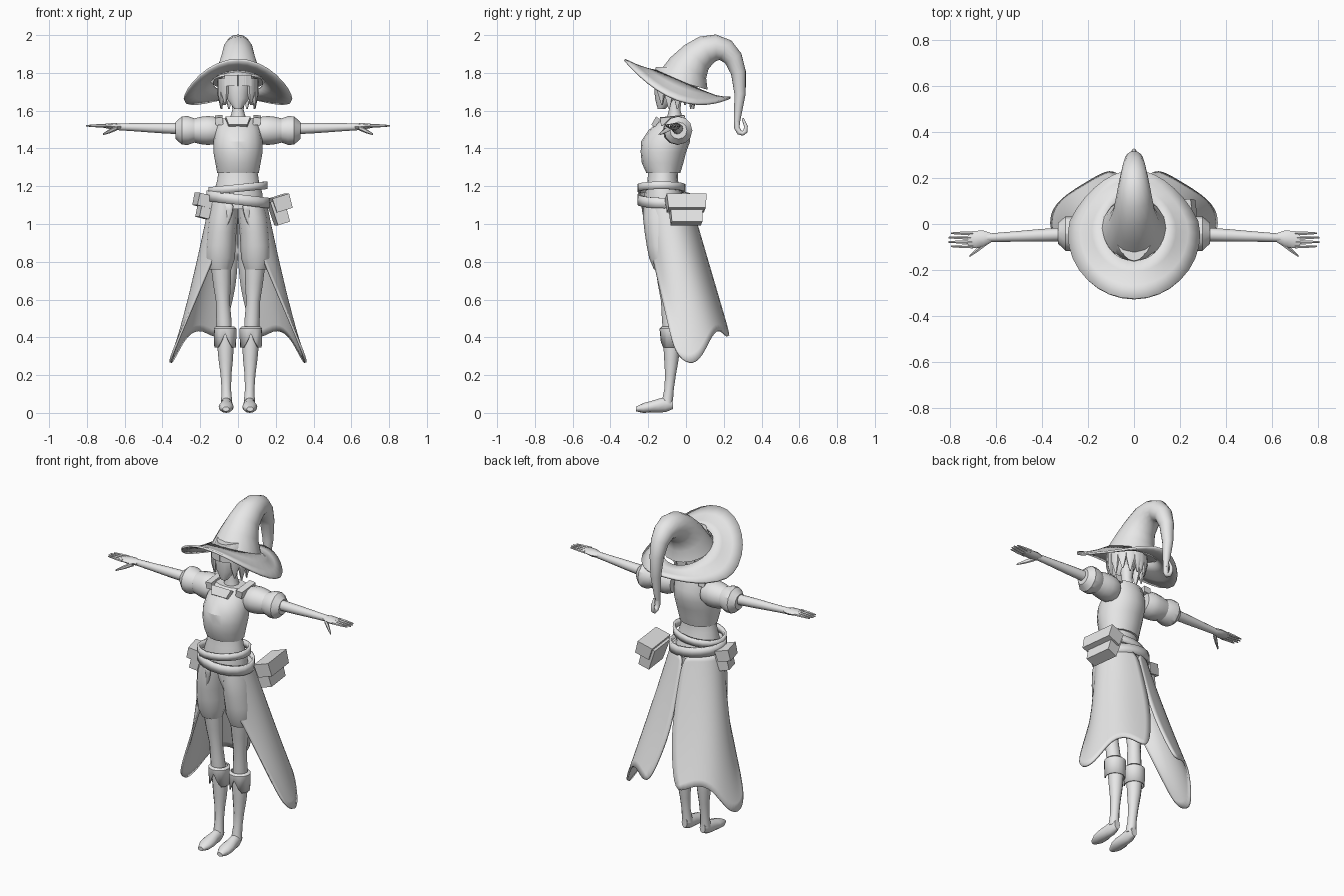
import bpy, bmesh, math
from mathutils import Vector, Matrix

cube = bpy.data.objects.get("Cube")
if cube:
    bpy.data.objects.remove(cube)

tone = (0.8, 0.8, 0.8, 1)
grey = bpy.data.materials.new("plain_grey")
grey.use_nodes = True
grey.diffuse_color = tone
grey.node_tree.nodes["Principled BSDF"].inputs["Base Color"].default_value = tone
RIGHTWARD, BACKWARD, UPWARD = Vector((1, 0, 0)), Vector((0, 1, 0)), Vector((0, 0, 1))


def finish(name, bm, mirror=False, thickness=0, subdivisions=0, sharp_angle=45):
    bmesh.ops.recalc_face_normals(bm, faces=bm.faces)
    mesh = bpy.data.meshes.new(name)
    bm.to_mesh(mesh)
    bm.free()
    mesh.materials.append(grey)
    mesh.shade_smooth()
    mesh.set_sharp_from_angle(angle=math.radians(sharp_angle))
    part = bpy.data.objects.new(name, mesh)
    bpy.context.collection.objects.link(part)
    if subdivisions:
        smooth = part.modifiers.new("Smooth", 'SUBSURF')
        smooth.levels = smooth.render_levels = subdivisions
    if thickness:
        solid = part.modifiers.new("Thickness", 'SOLIDIFY')
        solid.thickness, solid.offset = thickness, 0
    if mirror:
        part.modifiers.new("Mirror", 'MIRROR')


def skin(rows, closed=True, caps=False):
    """Bridge rows of points with quads."""
    bm = bmesh.new()
    grid = [[bm.verts.new(point) for point in row] for row in rows]
    count = len(rows[0])
    for above, below in zip(grid, grid[1:]):
        for i in range(count if closed else count - 1):
            j = (i + 1) % count
            bm.faces.new((above[i], above[j], below[j], below[i]))
    if caps:
        bm.faces.new(grid[0])
        bm.faces.new(grid[-1])
    return bm


def along(path, t):
    """Point on the Bezier curve that the path's points control."""
    points = [Vector(point) for point in path]
    while len(points) > 1:
        points = [a.lerp(b, t) for a, b in zip(points, points[1:])]
    return points[0]


def ellipse(centre, across, deep, width, depth, sides):
    turns = [math.tau * i / sides for i in range(sides)]
    return [Vector(centre) + across * width * math.sin(a) + deep * depth * math.cos(a) for a in turns]


def tube(name, path, widths, depths=None, across=RIGHTWARD, deep=BACKWARD, sides=12, **options):
    """Evenly spaced rings on a curve; with deep=None they stand square to it."""
    rows = []
    for i, (width, depth) in enumerate(zip(widths, depths or widths)):
        t = i / (len(widths) - 1)
        normal = deep
        if normal is None:
            heading = along(path, min(t + .01, 1)) - along(path, max(t - .01, 0))
            normal = heading.cross(across).normalized()
        rows.append(ellipse(along(path, t), across, normal, width, depth, sides))
    finish(name, skin(rows, caps=True), **options)


def box(name, centre, size, tilt=0, lean=0, twist=0, taper=1, mirror=False):
    bm = bmesh.new()
    bmesh.ops.create_cube(bm, size=1)
    for vert in bm.verts:
        if vert.co.z < 0:
            vert.co.xy *= taper
    turn = Matrix.Rotation(twist, 4, 'Z') @ Matrix.Rotation(lean, 4, 'Y') @ Matrix.Rotation(tilt, 4, 'X')
    bm.transform(Matrix.Translation(centre) @ turn @ Matrix.Diagonal((*size, 1)))
    finish(name, bm, mirror, sharp_angle=20)


# Torso, vest, neck and collar
tube("waist", [(0, -.11, 1.08), (0, -.13, 1.2), (0, -.12, 1.3)],
     widths=[.13, .13, .11, .1], depths=[.11, .1, .08, .08], sides=16)
tube("vest", [(0, -.12, 1.27), (0, -.14, 1.4), (0, -.06, 1.56)],
     widths=[.11, .12, .13, .13, .12, .1], depths=[.09, .11, .12, .13, .11, .06], sides=16, sharp_angle=28)
box("shoulder_strap", (.1, -.07, 1.55), (.04, .13, .04), tilt=.1, lean=.1, mirror=True)
tube("neck", [(0, -.06, 1.53), (0, -.06, 1.68)], widths=[.05, .03, .04])
box("collar", (0, -.16, 1.54), (.13, .03, .05), tilt=-.6, taper=.75)

# Head and hair
tube("head", [(0, -.13, 1.61), (0, -.07, 1.72), (0, -.08, 1.83)],
     widths=[.02, .06, .07, .07, .06], depths=[.02, .06, .08, .09, .08], sides=16)
tube("hair_cap", [(0, -.06, 1.75), (0, -.05, 1.83)], widths=[.09, .1, .08], depths=[.1, .11, .1], sides=16)
for i in range(6):
    angle = math.radians(48 + 25 * i)
    outward = Vector((math.sin(angle), -math.cos(angle), 0))
    root = Vector((math.sin(angle) * .09, -.06 - math.cos(angle) * .1, 1.77))
    tip = root - UPWARD * (.16 if i % 3 else .14)
    tube(f"hair_lock_{i + 1}", [root, root.lerp(tip, .5) + outward * .01, tip],
         widths=[.03, .026, .004], depths=[.02, .016, .004],
         across=UPWARD.cross(outward), deep=outward, sides=6, mirror=True)
for i, x in enumerate((.02, .05)):
    box(f"fringe_{i + 1}", (x, x * .35 - .17, 1.76), (.04, .016, .06), twist=x * 9, mirror=True)

# Hat brim sweeps up in front and droops at the sides
brim = []
for blend in (0, .35, .7, 1):
    row = []
    for i in range(32):
        angle = math.tau * i / 32
        sine, cosine = math.sin(angle), math.cos(angle)
        y = -.045 - .28 * cosine
        rim = Vector((.285 * sine * (1 - .9 * max(0, y)), y, 1.635 + 1.43 * (y - .08) ** 2))
        root = Vector((.135 * sine, -.02 - .14 * cosine, 1.75 + .06 * cosine))
        row.append(rim.lerp(root, blend) - UPWARD * .03 * blend * (1 - blend))
    brim.append(row)
finish("hat_brim", skin(brim), thickness=.012)

# Hat crown bends backward and hangs in a small curl
tube("hat_crown", [(0, -.02, 1.75), (0, .05, 2), (0, .36, 2.05), (0, .27, 1.54)],
     widths=[.14, .11, .09, .08, .07, .06, .05, .04, .03, .016], deep=None, sides=16)
tube("hat_curl", [(0, .27, 1.55), (0, .25, 1.45), (0, .36, 1.46), (0, .3, 1.56)],
     widths=[.016, .015, .014, .013, .012, .01, .006], deep=None, sides=10)

# Sleeves, arms and hands
sideways = dict(across=BACKWARD, deep=UPWARD, mirror=True)
tube("puff_sleeve", [(.1, -.05, 1.495), (.33, -.04, 1.495)],
     widths=[.06, .075, .076, .072, .064, .076, .075, .045], sharp_angle=30, **sideways)
tube("arm", [(.31, -.045, 1.505), (.64, -.06, 1.515)], widths=[.03, .027, .022, .018], **sideways)
tube("palm", [(.62, -.06, 1.515), (.72, -.07, 1.52)],
     widths=[.02, .035, .037, .035], depths=[.016, .018, .014, .009], sides=8, **sideways)
for i in range(4):
    y = -.04 - .019 * i
    tip = .81 - .01 * abs(i - 1.5)
    tube(f"finger_{i + 1}", [(.7, y, 1.52), (tip, y, 1.52)], widths=[.01, .008, .004], sides=6, **sideways)
tube("thumb", [(.64, -.08, 1.51), (.715, -.14, 1.475)], widths=[.014, .012, .005], sides=6, **sideways)


# Crossed belts
def belt(name, centre, width, depth, slope, height):
    rows = [ellipse(centre + UPWARD * side * height / 2, RIGHTWARD, BACKWARD, width, depth, 20) for side in (-1, 1)]
    for point in rows[0] + rows[1]:
        point.z += point.x * slope
    finish(name, skin(rows), thickness=.014)


belt("upper_belt", Vector((0, -.13, 1.19)), width=.15, depth=.12, slope=.1, height=.04)
belt("lower_belt", Vector((0, -.115, 1.13)), width=.16, depth=.135, slope=-.12, height=.055)


# Pouches hanging from the lower belt
def pouch(name, centre, size, lean, twist):
    box(name, centre, size, lean=lean, twist=twist, taper=.9)
    lid = Vector(centre) + UPWARD * size.z * .35 + RIGHTWARD * math.copysign(.01, centre[0])
    cover = Vector((size.x * 1.25, size.y * 1.18, size.z * .6))
    box(name + "_flap", lid, cover, lean=lean, twist=twist, taper=.93)


pouch("large_pouch", (.215, 0, 1.065), Vector((.075, .18, .13)), lean=-.3, twist=.12)
pouch("small_pouch", (-.175, -.12, 1.085), Vector((.065, .1, .11)), lean=.25, twist=.25)

# Shorts, legs, boots
tube("shorts", [(.07, -.115, 1.12), (.1, -.125, .9), (.095, -.11, .76)],
     widths=[.07, .08, .08, .08, .08, .06], depths=[.11, .11, .1, .09, .08, .06], mirror=True)
tube("leg", [(.09, -.11, .78), (.07, -.08, .4)], widths=[.054, .047, .037, .04, .04], mirror=True)
tube("boot_shaft", [(.067, -.077, .44), (.065, -.07, .24), (.06, -.1, .05)],
     widths=[.045, .044, .038, .029, .025, .03], mirror=True)
cuff = [ellipse((.068, -.08, z), RIGHTWARD, BACKWARD, r, r, 16) for z, r in ((.455, .046), (.445, .057), (.345, .054))]
for point in cuff[-1]:
    if point.y < -.08:
        point.z += max(0, .075 - abs(point.x - .068) * 2.2)
finish("boot_cuff", skin(cuff), mirror=True, thickness=.007)
tube("foot", [(.06, -.07, .05), (.064, -.265, .02)], deep=UPWARD, mirror=True,
     widths=[.018, .03, .032, .04, .036, .018], depths=[.03, .04, .036, .03, .026, .012])

# Coat skirt, open in front and slit at the back, one half mirrored
hem_curve = [(.35, -.06, 0), (.42, .1, 0), (.25, .14, 0), (.1, .24, 0)]
hem_heights = [.31, .25, .29, .42, .45, .37]
skirt = []
for level in range(6):
    drop = level / 5
    row = []
    for i, height in enumerate(hem_heights):
        around = i / 5
        angle = math.pi * around
        waist = Vector((.155 * math.sin(angle), -.11 - .13 * math.cos(angle), 1.12))
        point = waist.lerp(along(hem_curve, around) + UPWARD * height, drop)
        point.x = max(0, point.x - .2 * around ** 6 * drop * (1 - drop))
        row.append(point)
    skirt.append(row)
finish("coat_skirt", skin(skirt, closed=False), mirror=True, thickness=.012, subdivisions=2)
